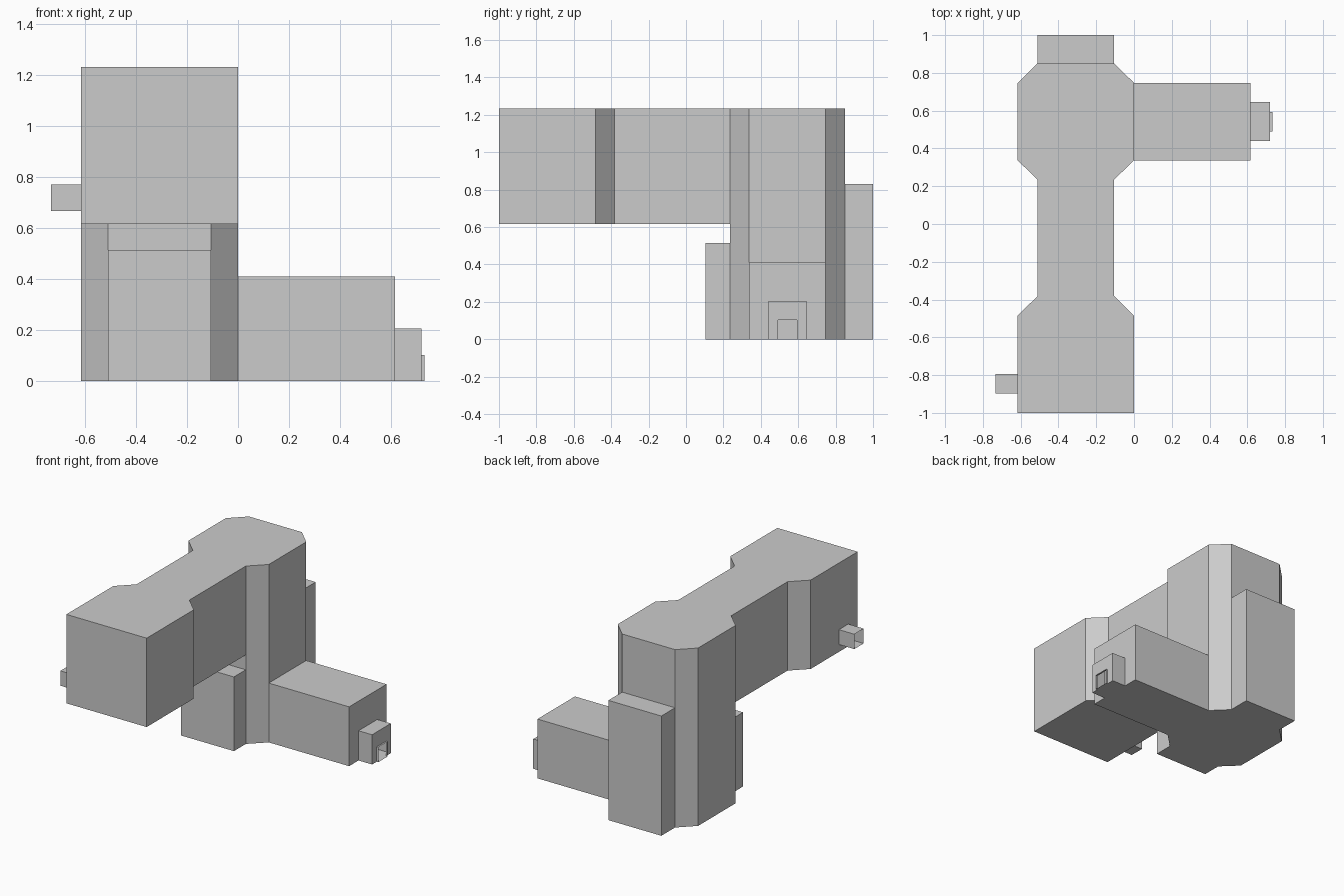
import bpy, bmesh

if "Cube" in bpy.data.objects:
    bpy.data.objects.remove(bpy.data.objects["Cube"])

def prism(name, outline, z0, z1):
    """Closed vertical prism from an xy outline."""
    bm = bmesh.new()
    face = bm.faces.new([bm.verts.new((x, y, z0)) for x, y in outline])
    top = bmesh.ops.extrude_face_region(bm, geom=[face])["geom"]
    bmesh.ops.translate(bm, vec=(0, 0, z1 - z0),
                        verts=[v for v in top if isinstance(v, bmesh.types.BMVert)])
    bmesh.ops.recalc_face_normals(bm, faces=bm.faces[:])
    mesh = bpy.data.meshes.new(name)
    bm.to_mesh(mesh)
    bm.free()
    ob = bpy.data.objects.new(name, mesh)
    bpy.context.collection.objects.link(ob)
    return ob

def box(name, x0, x1, y0, y1, z0, z1):
    return prism(name, [(x0, y0), (x1, y0), (x1, y1), (x0, y1)], z0, z1)

def mirrored(half):
    """Close a right-hand outline by reflecting it about the tower axis."""
    return half + [(2 * AXIS - x, y) for x, y in reversed(half)]

AXIS, IN, MID, TOP = -0.308, -0.105, 0.617, 1.233
OVER = 0.03  # overlap into the neighbouring block

# Chamfered tower end, shared by the ground floor and the long upper floor
tower = [(IN, 0.235), (0, 0.337), (0, 0.747), (IN, 0.85)]
bridge = [(0, -1), (0, -0.485), (IN, -0.382)]

shell = prism("room_shell", mirrored(bridge + tower), MID, TOP)
xl = 2 * AXIS - IN
parts = [
    prism("ground_tower", mirrored(tower), 0, MID),
    box("front_bay", xl, IN, 0.105, 0.235 + OVER, 0, 0.514),
    box("back_bay", xl, IN, 0.85 - OVER, 1, 0, 0.83),
    box("side_wing", -OVER, 0.616, 0.337, 0.747, 0, 0.411),
    box("porch", 0.616 - OVER, 0.72, 0.44, 0.645, 0, 0.206),
    box("doorway", 0.72 - OVER, 0.732, 0.491, 0.594, 0, 0.103),
    box("upper_passage", -0.734, 2 * AXIS + OVER, -0.897, -0.795, 0.668, 0.771),
]

# Fuse all rooms into one hollow shell
bpy.context.view_layer.objects.active = shell
for part in parts:
    mod = shell.modifiers.new("join", 'BOOLEAN')
    mod.operation = 'UNION'
    mod.solver = 'EXACT'
    mod.object = part
    bpy.ops.object.modifier_apply(modifier=mod.name)
    bpy.data.objects.remove(part)

# Open the outer ends of the doorway and the upper passage
bm = bmesh.new()
bm.from_mesh(shell.data)
ends = [f for f in bm.faces if abs(f.calc_center_median().x) > 0.73
        and abs(f.normal.x) > 0.9]
bmesh.ops.delete(bm, geom=ends, context='FACES')
bm.to_mesh(shell.data)
bm.free()
